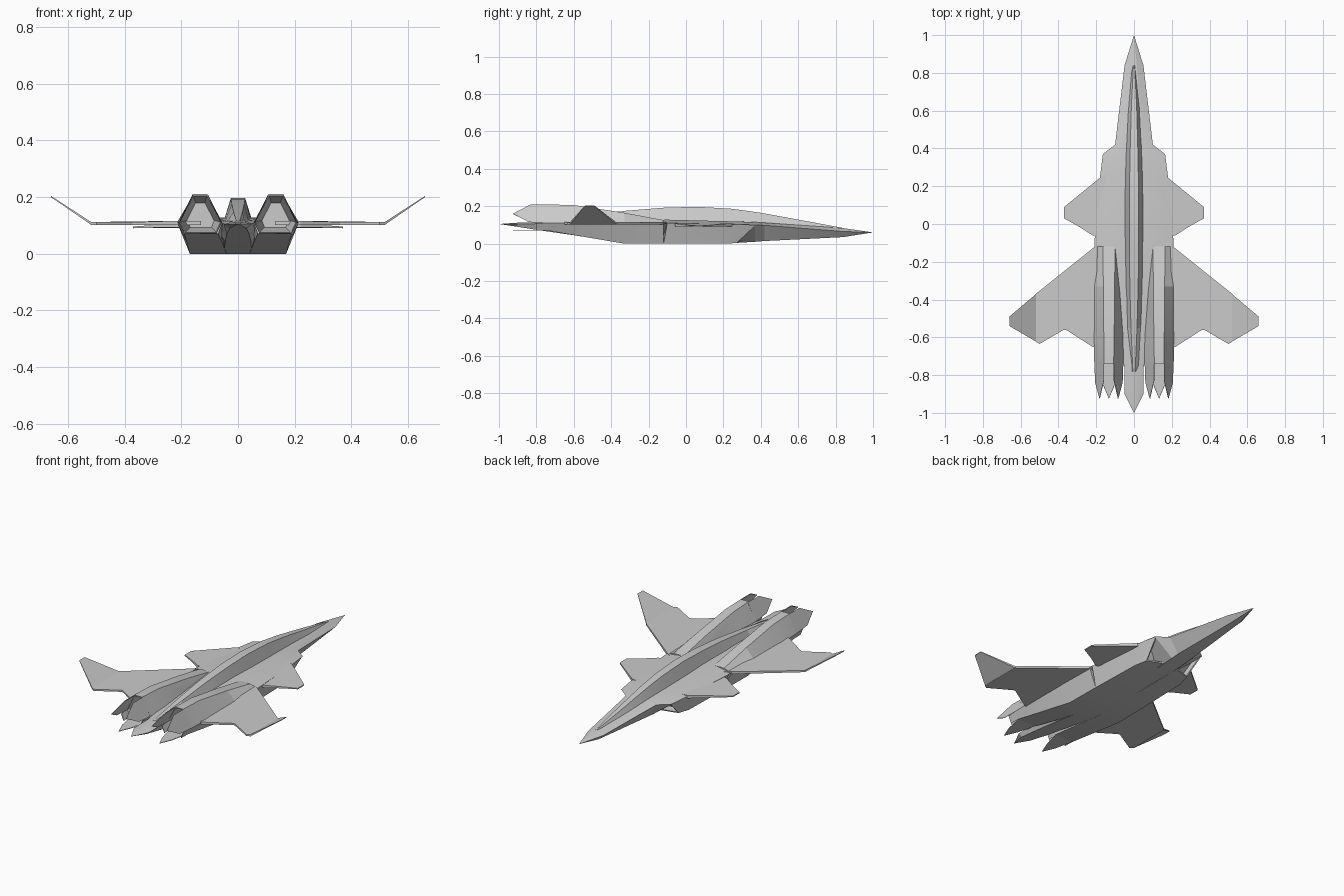
import bpy, bmesh, math
from mathutils import Vector

cube = bpy.data.objects.get("Cube")
if cube:
    bpy.data.objects.remove(cube, do_unlink=True)

grey = bpy.data.materials.new("hull grey")
grey.use_nodes = True
grey.diffuse_color = (0.6, 0.6, 0.6, 1)
grey.node_tree.nodes["Principled BSDF"].inputs["Base Color"].default_value = (0.6, 0.6, 0.6, 1)


def finish(name, bm, mirror):
    bmesh.ops.remove_doubles(bm, verts=bm.verts, dist=1e-5)
    bmesh.ops.recalc_face_normals(bm, faces=bm.faces)
    mesh = bpy.data.meshes.new(name)
    bm.to_mesh(mesh)
    bm.free()
    mesh.materials.append(grey)
    ob = bpy.data.objects.new(name, mesh)
    bpy.context.collection.objects.link(ob)
    bpy.ops.object.select_all(action='DESELECT')
    ob.select_set(True)
    bpy.context.view_layer.objects.active = ob
    bpy.ops.object.shade_smooth_by_angle(angle=math.radians(15))
    if mirror:
        mod = ob.modifiers.new("Mirror", 'MIRROR')
        mod.use_mirror_merge = False
    return ob


def loft(name, rings, mirror=False):
    """Skin matching rings of 3D points and cap both ends."""
    bm = bmesh.new()
    rows = [[bm.verts.new(p) for p in ring] for ring in rings]
    n = len(rows[0])
    for a, b in zip(rows, rows[1:]):
        for i in range(n):
            j = (i + 1) % n
            bm.faces.new((a[i], a[j], b[j], b[i]))
    for row in (rows[0], rows[-1]):
        if (row[0].co - row[n // 2].co).length > 1e-4:
            bm.faces.new(row)
    return finish(name, bm, mirror)


def recess(ring, scale, dy):
    """Ring shrunk about its centre and pushed along y."""
    c = sum((Vector(p) for p in ring), Vector()) / len(ring)
    return [c + (Vector(p) - c) * scale + Vector((0, dy, 0)) for p in ring]


def plate(name, outline):
    """Mirrored flying surface from (x, y, z, half thickness) points."""
    return loft(name, [[(x, y, z - t) for x, y, z, t in outline],
                       [(x, y, z + t) for x, y, z, t in outline]], True)


# Central body: y, top half width and z, edge half width and z, bottom half width and z
body = [(1.0, 0, .06, 0, .06, 0, .06),
        (.84, .015, .083, .05, .065, .02, .035),
        (.42, .05, .112, .10, .098, .045, .014),
        (.37, .06, .115, .165, .100, .045, .010),
        (.25, .08, .119, .18, .104, .045, .003),
        (-.10, .10, .128, .21, .110, .05, 0),
        (-.32, .08, .124, .20, .110, .05, 0),
        (-.60, .04, .118, .09, .110, .045, .045),
        (-.76, .03, .115, .05, .107, .04, .068),
        (-.90, .02, .112, .05, .105, .03, .09),
        (-1.0, 0, .105, 0, .105, 0, .105)]
loft("fuselage", [[(-a, y, za), (a, y, za), (b, y, zb), (c, y, zc), (-c, y, zc), (-b, y, zb)]
                  for y, a, za, b, zb, c, zc in body])

# Dorsal spine and canopy: y, base half width and z, top half width and z
spine = [(.84, .012, .078, .003, .084), (.62, .032, .09, .014, .125),
         (.40, .045, .10, .02, .165), (.25, .05, .105, .023, .186),
         (.06, .052, .11, .025, .197), (-.12, .052, .11, .025, .192),
         (-.32, .048, .11, .022, .176), (-.55, .04, .11, .016, .148),
         (-.78, .025, .11, .006, .116)]
loft("canopy_spine", [[(-b, y, zb), (-t, y, zt), (t, y, zt), (b, y, zb)]
                      for y, b, zb, t, zt in spine])

# Raked air intakes with a sunken mouth
lip = [(.06, .42, .097), (.16, .372, .098), (.14, .27, .003), (.05, .30, .007)]
loft("intakes", [recess(lip, .8, -.06), recess(lip, .86, -.005), lip,
                 [(.04, .25, .10), (.18, .25, .103), (.158, .20, 0), (.04, .20, 0)],
                 [(.04, -.12, .11), (.21, -.10, .11), (.167, -.12, 0), (.04, -.12, 0)]], True)

# Engine nacelles, ending in sunken six-sided nozzles
rim = [(.108, -.74, .21), (.16, -.74, .21), (.21, -.74, .11),
       (.19, -.74, .07), (.07, -.74, .07), (.055, -.74, .11)]
loft("engine_nacelles", [
    [(.10, -.12, .126), (.165, -.12, .126), (.21, -.12, .11),
     (.167, -.12, 0), (.04, -.12, 0), (.09, -.12, .11)],
    [(.103, -.33, .165), (.162, -.33, .165), (.215, -.33, .11),
     (.17, -.33, 0), (.04, -.33, 0), (.07, -.33, .11)],
    [(.105, -.59, .205), (.16, -.59, .205), (.215, -.59, .11),
     (.182, -.59, .044), (.058, -.59, .044), (.055, -.59, .11)],
    rim, recess(rim, .93, 0), recess(rim, .62, .12)], True)

# Pointed nozzle petals: outer side, inner side and bottom
side = [(.16, -.73, .21), (.16, -.83, .21), (.183, -.925, .16), (.206, -.84, .115), (.21, -.73, .11)]
under = [(.19, -.73, .07), (.165, -.85, .07), (.133, -.925, .07), (.101, -.85, .07), (.07, -.73, .07)]
corner = [(.21, -.73, .11), (.206, -.80, .11), (.188, -.80, .07), (.19, -.73, .07)]


def flip(points):
    return [(.266 - x, y, z) for x, y, z in points]


for name, pts in (("outer_petals", side), ("inner_petals", flip(side)), ("bottom_petals", under),
                  ("outer_corner_petals", corner), ("inner_corner_petals", flip(corner))):
    c = Vector((.133, 0, .13))
    inner = [Vector((c.x + (x - c.x) * .95, y, c.z + (z - c.z) * .95)) for x, y, z in pts]
    loft(name, [pts, inner], True)

# Main wings, upturned tips and canards
plate("wings", [(.13, -.07, .109, .007), (.22, -.13, .109, .007), (.52, -.37, .107, .005),
                (.52, -.623, .107, .005), (.50, -.635, .107, .005), (.372, -.56, .107, .005),
                (.36, -.56, .107, .005), (.22, -.65, .109, .007), (.13, -.65, .109, .007)])
plate("wing_tips", [(.518, -.37, .107, .005), (.66, -.49, .202, .002),
                    (.66, -.54, .202, .002), (.518, -.623, .107, .005)])
plate("canards", [(.13, .25, .10, .009), (.18, .245, .10, .009), (.37, .09, .093, .003),
                  (.37, .03, .093, .003), (.29, -.015, .097, .005), (.22, -.06, .10, .008),
                  (.13, -.06, .10, .009)])
